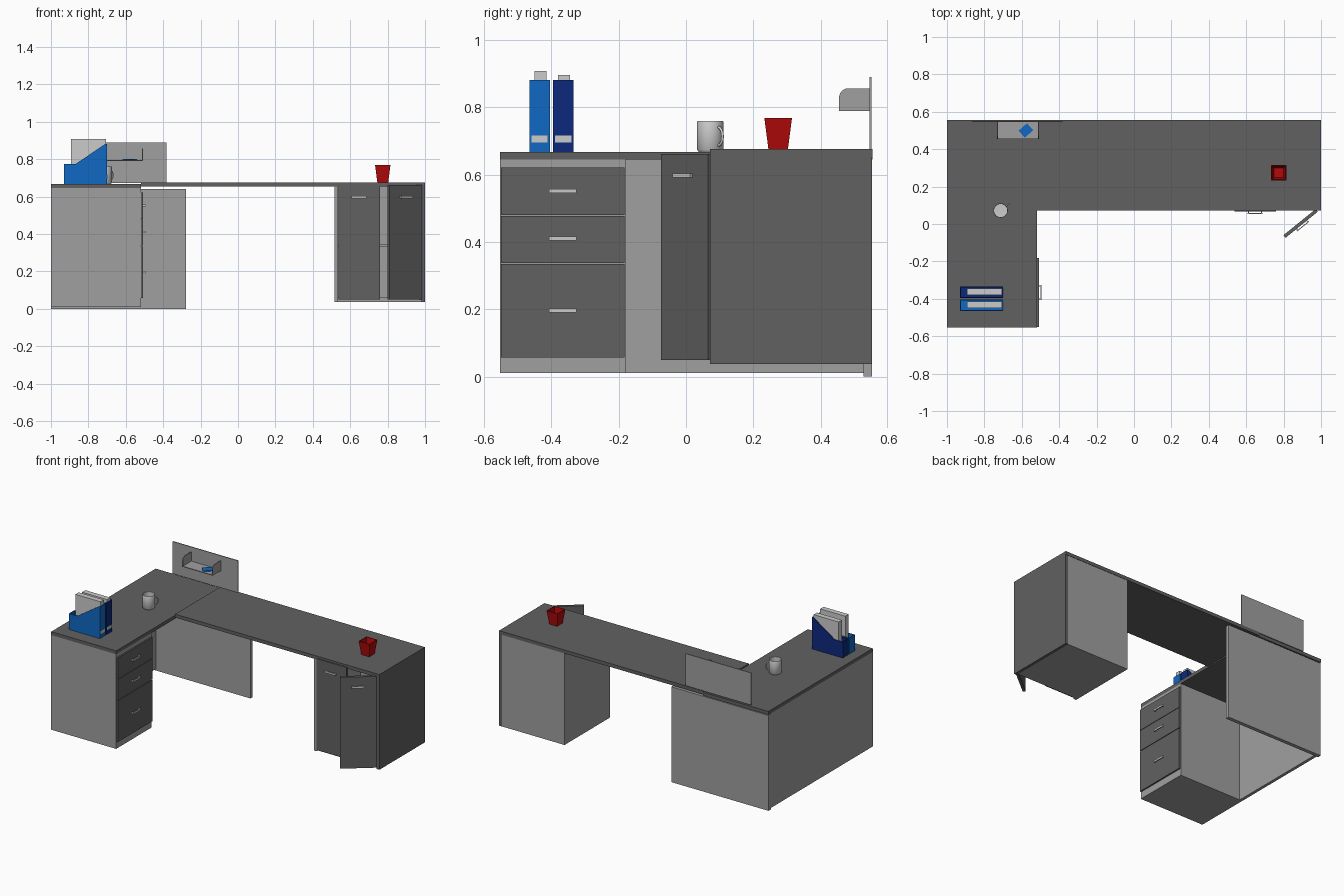
import bpy, bmesh, math
from mathutils import Matrix, Vector

if "Cube" in bpy.data.objects:
    bpy.data.objects.remove(bpy.data.objects["Cube"])


def material(name, rgb):
    m = bpy.data.materials.new(name)
    m.diffuse_color = (*rgb, 1)
    m.use_nodes = True
    m.node_tree.nodes["Principled BSDF"].inputs["Base Color"].default_value = m.diffuse_color
    return m


DARK = material("dark_grey", (0.12, 0.12, 0.12))
LIGHT = material("light_grey", (0.35, 0.35, 0.35))
PALE = material("pale_grey", (0.6, 0.6, 0.6))
BLUE = material("blue", (0.005, 0.14, 0.55))
NAVY = material("navy", (0.004, 0.022, 0.2))
RED = material("red", (0.45, 0.003, 0.003))


def finish(name, bm, mat, matrix=None):
    bmesh.ops.recalc_face_normals(bm, faces=bm.faces)
    mesh = bpy.data.meshes.new(name)
    bm.to_mesh(mesh)
    bm.free()
    mesh.materials.append(mat)
    ob = bpy.data.objects.new(name, mesh)
    bpy.context.collection.objects.link(ob)
    if matrix:
        ob.matrix_world = matrix
    return ob


def box(name, x, y, z, mat, matrix=None):
    bm = bmesh.new()
    bmesh.ops.create_cube(bm, size=1)
    for v in bm.verts:
        v.co = [(a + b) / 2 + c * (b - a) for (a, b), c in zip((x, y, z), v.co)]
    return finish(name, bm, mat, matrix)


def prism(name, points, direction, mat):
    bm = bmesh.new()
    face = bm.faces.new([bm.verts.new(p) for p in points])
    out = bmesh.ops.extrude_face_region(bm, geom=[face])
    verts = [g for g in out["geom"] if isinstance(g, bmesh.types.BMVert)]
    bmesh.ops.translate(bm, verts=verts, vec=direction)
    return finish(name, bm, mat)


def lathe(name, profile, sides, mat, loc, turn=0):
    bm = bmesh.new()
    vs = [bm.verts.new((r, 0, z)) for r, z in profile]
    es = [bm.edges.new(p) for p in zip(vs, vs[1:])]
    bmesh.ops.spin(bm, geom=vs + es, cent=(0, 0, 0), axis=(0, 0, 1),
                   angle=math.tau, steps=sides)
    bmesh.ops.remove_doubles(bm, verts=bm.verts, dist=1e-5)
    return finish(name, bm, mat, Matrix.Translation(loc) @ Matrix.Rotation(turn, 4, "Z"))


def smooth(ob):
    bpy.ops.object.select_all(action="DESELECT")
    ob.select_set(True)
    bpy.context.view_layer.objects.active = ob
    bpy.ops.object.shade_smooth_by_angle(angle=math.radians(40))


# Handle: flat bar on two posts, facing local -y
def handle(name, matrix):
    box(name + "_bar", (-0.041, 0.041), (-0.013, -0.008), (-0.006, 0.006), PALE, matrix)
    for side, x in (("left", -0.038), ("right", 0.032)):
        box(f"{name}_{side}_post", (x, x + 0.006), (-0.009, 0.001), (-0.005, 0.005), PALE, matrix)


# Desk tops
box("side_desk_top", (-1, -0.518), (-0.553, 0.555), (0.645, 0.668), DARK)
box("main_desk_top", (-0.518, 1), (0.072, 0.555), (0.653, 0.676), DARK)

# Left desk: panels and drawer pedestal
box("left_side_panel", (-1, -0.98), (-0.553, 0.53), (0.01, 0.645), LIGHT)
box("back_panel", (-1, -0.278), (0.528, 0.553), (0, 0.64), LIGHT)
box("drawer_pedestal", (-0.98, -0.518), (-0.553, -0.18), (0.01, 0.645), LIGHT)
drawers = ((0.057, 0.334, 0.196), (0.338, 0.477, 0.411), (0.48, 0.621, 0.552))
for i, (z0, z1, zh) in enumerate(drawers):
    box(f"drawer_front_{i}", (-0.518, -0.508), (-0.55, -0.183), (z0, z1), DARK)
    handle(f"drawer_handle_{i}", Matrix.Translation((-0.508, -0.366, zh))
           @ Matrix.Rotation(math.pi / 2, 4, "Z"))

# Right cupboard
for side, x in (("inner", 0.515), ("outer", 0.98)):
    box(f"cupboard_{side}_side", (x, x + 0.02), (0.072, 0.553), (0.037, 0.653),
        LIGHT if side == "inner" else DARK)
box("cupboard_back", (0.535, 0.98), (0.535, 0.553), (0.037, 0.653), LIGHT)
box("cupboard_floor", (0.535, 0.98), (0.085, 0.535), (0.037, 0.062), LIGHT)
box("cupboard_shelf", (0.535, 0.98), (0.09, 0.535), (0.333, 0.345), LIGHT)

# Cupboard doors: left closed, right swung open about its hinge
for side, x, angle in (("closed", 0.758, 0), ("open", 0.983, 39)):
    m = Matrix.Translation((x, 0.066, 0)) @ Matrix.Rotation(math.radians(angle), 4, "Z")
    box(f"{side}_door", (-0.222, 0), (0, 0.018), (0.049, 0.662), DARK, m)
    handle(f"{side}_door_handle", m @ Matrix.Translation((-0.111, 0, 0.597)))

# Wall board with a small shelf and a note pad
box("board", (-0.867, -0.382), (0.545, 0.551), (0.674, 0.89), LIGHT)
box("small_shelf_base", (-0.733, -0.508), (0.455, 0.545), (0.79, 0.795), LIGHT)
arc = [(0.483 - 0.028 * math.sin(a), 0.829 + 0.028 * math.cos(a))
       for a in (i * math.pi / 12 for i in range(7))]
outline = [(0.455, 0.79), (0.545, 0.79), (0.545, 0.857)] + arc
for side, x in (("left", -0.733), ("right", -0.513)):
    prism(f"small_shelf_{side}_end", [(x, y, z) for y, z in outline], (0.005, 0, 0), LIGHT)
box("note_pad", (-0.03, 0.03), (-0.025, 0.025), (0, 0.005), BLUE,
    Matrix.Translation((-0.578, 0.5, 0.795)) @ Matrix.Rotation(math.radians(42), 4, "Z"))

# Magazine files: open boxes with sloped sides, papers and a label
slope = [(-0.93, 0.668), (-0.70, 0.668), (-0.70, 0.881), (-0.71, 0.881),
         (-0.868, 0.775), (-0.93, 0.775)]
for name, y, mat, top in (("light_file", -0.465, BLUE, 0.908), ("dark_file", -0.395, NAVY, 0.896)):
    for side, ys in (("near", y), ("far", y + 0.056)):
        prism(f"{name}_{side}_side", [(x, ys, z) for x, z in slope], (0, 0.004, 0), mat)
    inner = (y + 0.004, y + 0.056)
    box(f"{name}_base", (-0.926, -0.704), inner, (0.668, 0.672), mat)
    box(f"{name}_spine", (-0.704, -0.70), inner, (0.668, 0.881), mat)
    box(f"{name}_low_end", (-0.93, -0.926), inner, (0.668, 0.775), mat)
    box(f"{name}_papers", (-0.893, -0.706), (y + 0.015, y + 0.05), (0.672, top), PALE)
    box(f"{name}_label", (-0.70, -0.699), (y + 0.006, y + 0.054), (0.696, 0.716), PALE)

# Mug
mug = lathe("mug", [(0, 0), (0.034, 0), (0.039, 0.006), (0.039, 0.09), (0.038, 0.092),
                    (0.035, 0.09), (0.035, 0.008), (0, 0.006)], 32, PALE, (-0.713, 0.072, 0.668))
smooth(mug)

# Mug handle: bent tube ring by ring
bm = bmesh.new()
rings = []
for i in range(13):
    a = -math.pi / 2 + math.pi * i / 12
    c = Vector((0.037 + 0.02 * math.cos(a), 0, 0.046 + 0.027 * math.sin(a)))
    n = Vector((math.cos(a), 0, math.sin(a)))
    rings.append([bm.verts.new(c + 0.004 * (n * math.cos(t) + Vector((0, 1, 0)) * math.sin(t)))
                  for t in (k * math.tau / 10 for k in range(10))])
for p, q in zip(rings, rings[1:]):
    for k in range(10):
        j = (k + 1) % 10
        bm.faces.new((p[k], p[j], q[j], q[k]))
smooth(finish("mug_handle", bm, PALE, Matrix.Translation((-0.713, 0.072, 0.668))
              @ Matrix.Rotation(math.radians(40), 4, "Z")))

# Square pen pot
s = math.sqrt(2)
lathe("pen_pot", [(0, 0), (0.029 * s, 0), (0.041 * s, 0.092), (0.037 * s, 0.092),
                  (0.025 * s, 0.006), (0, 0.006)], 4, RED, (0.774, 0.274, 0.676), math.pi / 4)
